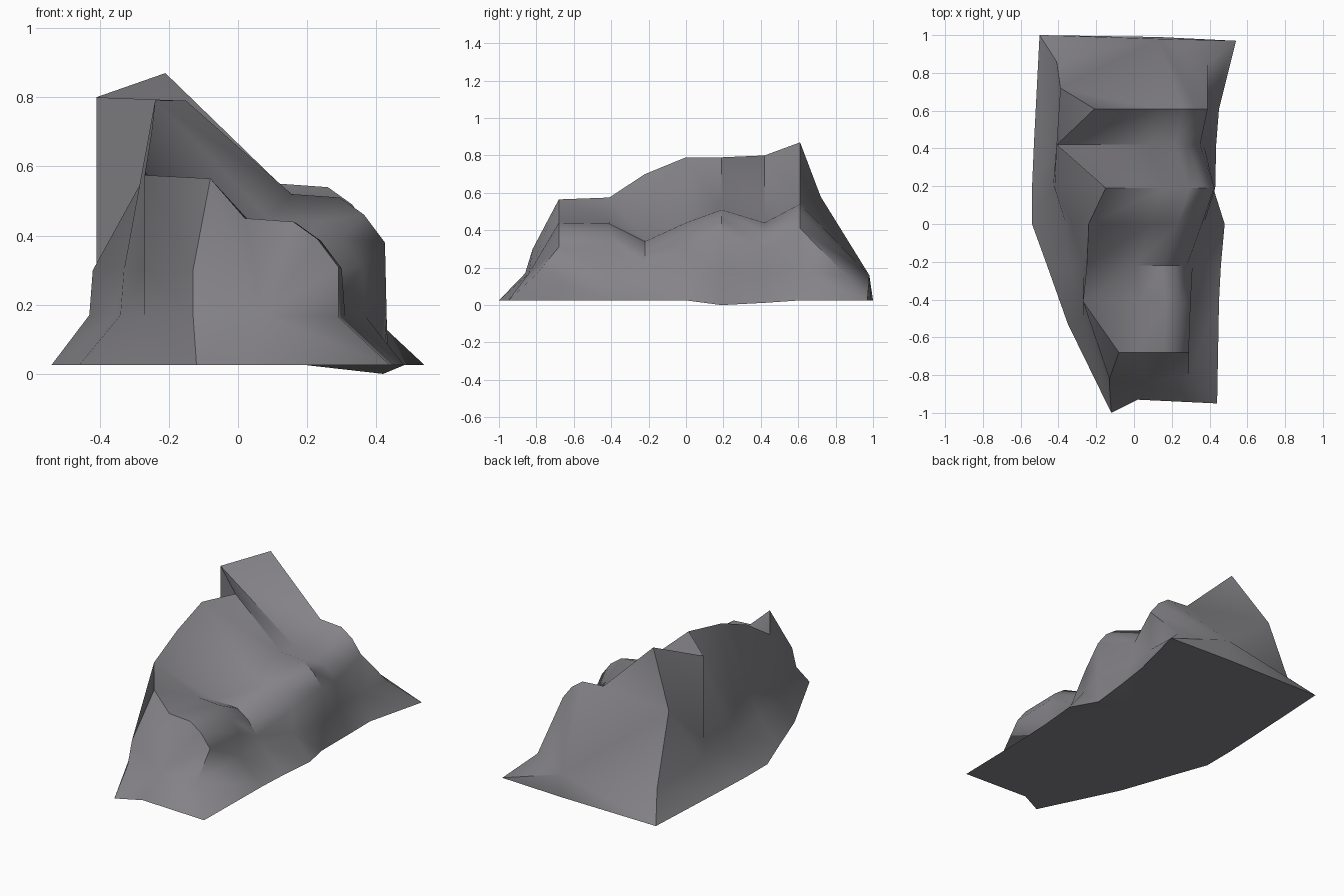
import bpy
import bmesh

# Remove the default cube
default_cube = bpy.data.objects.get("Cube")
if default_cube:
    bpy.data.objects.remove(default_cube, do_unlink=True)

GROUND = 0.025


def make_material(name, color):
    material = bpy.data.materials.new(name)
    material.use_nodes = True
    material.diffuse_color = color
    for node in material.node_tree.nodes:
        if node.type == "BSDF_PRINCIPLED":
            node.inputs["Base Color"].default_value = color
            node.inputs["Roughness"].default_value = 0.9
    return material


def section(y, left, left_ys, ridge, shoulder, right, right_ys=None, mid_z=0.3, right_z=GROUND):
    """One cross-section of the boulder, from the left foot over the ridge to the right foot."""
    foot_y, low_y, mid_y = left_ys or (y, y, y)
    right_low_y, right_foot_y = right_ys or (y, y)
    foot_x, low_x, mid_x = left
    right_low_x, right_foot_x = right
    sx, sz = shoulder
    return [
        (foot_x, foot_y, GROUND),
        (low_x, low_y, 0.17),
        (mid_x, mid_y, mid_z),
        (ridge[0], y, ridge[1]),
        (sx - 0.14, y, sz + 0.01),
        (sx, y, sz),
        (sx + 0.07, y, sz - 0.05),
        (sx + 0.13, y, sz - 0.13),
        (right_low_x, right_low_y, 0.165),
        (right_foot_x, right_foot_y, right_z),
    ]


# Cross-sections from front to back: high ridge on one side, low shoulder on the other
sections = [
    section(-0.68, (-0.12, -0.13, -0.13), (-1.0, -0.86, -0.82), (-0.08, 0.565),
            (0.16, 0.44), (0.29, 0.44), right_ys=(-0.8, -0.95)),
    section(-0.41, (-0.35, -0.27, -0.27), (-0.53, -0.49, -0.42), (-0.27, 0.575),
            (0.17, 0.435), (0.30, 0.45)),
    section(-0.22, (-0.46, -0.34, -0.27), None, (-0.25, 0.70), (0.15, 0.34), (0.31, 0.46)),
    section(0.0, (-0.54, -0.36, -0.33), None, (-0.24, 0.79), (0.23, 0.44), (0.37, 0.48)),
    section(0.19, (-0.54, -0.43, -0.42), None, (-0.15, 0.79), (0.295, 0.51), (0.43, 0.42),
            right_z=0.0),
    section(0.42, (-0.53, -0.41, -0.41), None, (-0.41, 0.80), (0.22, 0.44), (0.37, 0.435),
            right_z=0.012),
    section(0.61, (-0.50, -0.41, -0.39), (1.0, 0.86, 0.72), (-0.21, 0.87),
            (0.26, 0.54), (0.39, 0.45), mid_z=0.58),
]
MID, RIDGE = 2, 3
NOTCH = 4  # the section where the ridge steps back into a notch

bm = bmesh.new()
grid = [[bm.verts.new(point) for point in row] for row in sections]

# Skin between neighbouring sections; the notch wall folds along its own diagonal
for n, (near, far) in enumerate(zip(grid, grid[1:])):
    for i in range(len(near) - 1):
        if n == NOTCH and i == MID:
            bm.faces.new((near[i], near[i + 1], far[i]))
            bm.faces.new((near[i + 1], far[i + 1], far[i]))
        else:
            bm.faces.new((near[i], near[i + 1], far[i + 1], far[i]))


def fan(loop, centre):
    """Close a loop with triangles around a centre point."""
    hub = bm.verts.new(centre)
    for i, vert in enumerate(loop):
        bm.faces.new((vert, loop[(i + 1) % len(loop)], hub))


# Front slope
front_foot = bm.verts.new((0.02, -0.93, GROUND))
fan(grid[0] + [front_foot], (0.07, -0.84, 0.17))

# Back right corner, spreading out past the last section
back = grid[-1]
corner_low = bm.verts.new((0.39, 0.85, 0.165))
corner_foot = bm.verts.new((0.54, 0.97, GROUND))
bm.faces.new((back[-3], back[-2], corner_low))
bm.faces.new((back[-2], back[-1], corner_foot))
bm.faces.new((back[-2], corner_foot, corner_low))

# Back slope, with the peak as a steeper triangle on top
back_foot = bm.verts.new((0.13, 0.99, GROUND))
bm.faces.new(back[MID:RIDGE + 2])
fan(back[:RIDGE] + back[RIDGE + 1:-2] + [corner_low, corner_foot, back_foot], (0.13, 0.98, 0.16))

# Underside
left_feet = [row[0] for row in grid]
right_feet = [row[-1] for row in grid] + [corner_foot]
fan(left_feet + [back_foot] + right_feet[::-1] + [front_foot], (0.2, 0.2, GROUND))
bmesh.ops.recalc_face_normals(bm, faces=bm.faces[:])

mesh = bpy.data.meshes.new("boulder")
bm.to_mesh(mesh)
bm.free()
mesh.materials.append(make_material("stone grey", (0.235, 0.228, 0.245, 1.0)))
boulder = bpy.data.objects.new("boulder", mesh)
bpy.context.collection.objects.link(boulder)

# Soft slopes with crisp ridges
bpy.context.view_layer.objects.active = boulder
boulder.select_set(True)
bpy.ops.object.shade_smooth_by_angle(angle=0.87)
